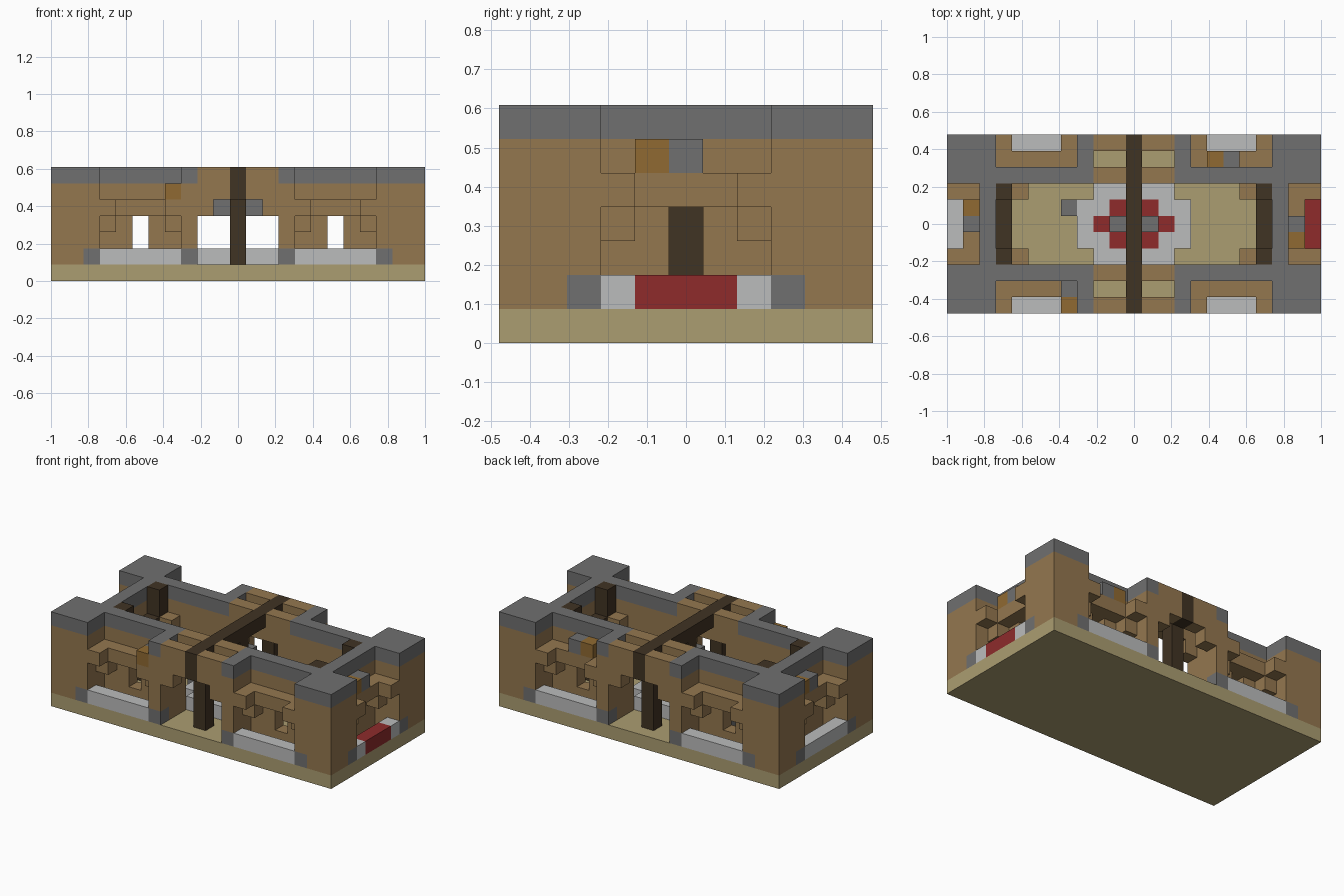
import bpy, bmesh
from mathutils import Vector

cube = bpy.data.objects.get("Cube")
if cube:
    bpy.data.objects.remove(cube)

U = 2 / 23  # one block
COLOURS = {
    "timber": (148, 119, 79), "dark wood": (64, 51, 35), "stone": (112, 112, 112),
    "pale stone": (187, 188, 188), "sand": (171, 157, 113), "red": (142, 43, 43),
    "orange wood": (144, 106, 50),
}


def linear(c):
    c /= 255
    return c / 12.92 if c < 0.04045 else ((c + 0.055) / 1.055) ** 2.4


mats = {}
for name, rgb in COLOURS.items():
    m = bpy.data.materials.new(name)
    m.use_nodes = True
    col = (*[linear(c) for c in rgb], 1)
    m.diffuse_color = col
    bsdf = m.node_tree.nodes["Principled BSDF"]
    bsdf.inputs["Base Color"].default_value = col
    bsdf.inputs["Roughness"].default_value = 0.9
    mats[name] = m

cells = {}  # block position -> (part, colour); later parts replace earlier ones


def span(r):
    return range(r[0], r[1] + 1) if isinstance(r, tuple) else (r,)


def fill(part, colour, x, y, z, mirror=""):
    for i in span(x):
        for j in span(y):
            for k in span(z):
                for sx in (1, -1) if "x" in mirror else (1,):
                    for sy in (1, -1) if "y" in mirror else (1,):
                        cells[i * sx, j * sy, k] = (part, colour)


def clear(x, y, z, mirror="xy"):
    fill(None, None, x, y, z, mirror)


# Floor slab
fill("floor", "sand", (-11, 11), (-5, 5), 0)

# Walls, corner towers and porch pillars, each capped in stone
for part, x, y in (("long_wall", (3, 9), 3), ("end_wall", 9, (0, 3)),
                   ("corner_tower", (9, 11), (3, 5)), ("porch_pillar", 3, (3, 5))):
    fill(part, "timber", x, y, (1, 5), "xy")
    fill(part + "_cap", "stone", x, y, 6, "xy")

# Window openings
clear(6, 3, (2, 3))
clear(9, 0, (2, 3))

# Door arches, inner and outer
for y in (3, 5):
    fill("door_arch", "timber", (0, 2), y, (5, 6), "xy")
    fill("door_arch", "timber", 2, y, 4, "xy")

# Stepped arches and benches in the long-side niches
fill("niche_beam", "timber", (4, 8), 4, 4, "xy")
for x in (4, 8):
    fill("niche_bracket", "timber", x, 5, 4, "xy")
    fill("niche_bracket", "timber", x, 4, 3, "xy")
fill("bench", "pale stone", (4, 8), 5, 1, "xy")
for x in (3, 9):
    fill("bench_end", "stone", x, 5, 1, "xy")

# Stepped arches and benches in the end niches
fill("end_beam", "timber", 10, (0, 2), 4, "xy")
fill("end_bracket", "timber", 11, 2, 4, "xy")
fill("end_bracket", "timber", 10, 2, 3, "xy")
fill("end_bench", "pale stone", 11, (0, 2), 1, "xy")
fill("end_bench_end", "stone", 11, 3, 1, "xy")
fill("red_seat", "red", 11, (-1, 1), 1)

# Small ornaments on the ledges
for colour, x, y in (("orange wood", -4, -5), ("stone", -4, -4),
                     ("orange wood", 5, 4), ("stone", 6, 4),
                     ("orange wood", 11 - 1, -1), ("stone", 10, 0),
                     ("orange wood", -10, 1), ("stone", -10, 0)):
    fill("ornament", colour, x, y, 5)

# Dark frames at both ends of the hall
fill("end_post", "dark wood", 8, 0, (1, 4), "x")
fill("end_crossbar", "dark wood", 8, (-2, 2), 4, "x")
fill("end_upright", "dark wood", 8, 2, (5, 6), "xy")
fill("inner_bracket", "timber", 7, 2, 4, "xy")

# Central platform with a red ring, and a loose stone beside it
fill("platform", "pale stone", (0, 2), (0, 2), 1, "xy")
fill("platform", "pale stone", 3, (0, 1), 1, "xy")
fill("red_ring", "red", (0, 1), 1, 1, "xy")
fill("red_ring", "red", 2, 0, 1, "x")
fill("loose_stone", "stone", -4, 1, 1)

# Ridge beam with porch posts and a hanging lamp
fill("ridge_beam", "dark wood", 0, (-5, 5), 6)
fill("ridge_beam", "dark wood", 0, 5, 5, "y")
fill("porch_post", "dark wood", 0, 4, (1, 5), "y")
fill("lamp_hanger", "dark wood", 0, 0, (4, 5))
fill("lamp", "stone", 1, 0, 4, "x")
fill("lamp", "stone", 0, 1, 4, "y")

cells = {p: v for p, v in cells.items() if v[0]}
parts = {}
for pos, (part, colour) in cells.items():
    parts.setdefault((part, colour), []).append(pos)

# One object per part, made of its exposed block faces
AXES = [Vector(a) for a in ((1, 0, 0), (0, 1, 0), (0, 0, 1))]
for (part, colour), blocks in parts.items():
    bm = bmesh.new()
    for pos in blocks:
        centre = Vector(pos) + AXES[2] / 2
        for a in range(3):
            for s in (1, -1):
                n = AXES[a] * s
                if tuple(int(c) for c in Vector(pos) + n) in cells:
                    continue
                u, v = AXES[(a + 1) % 3] / 2, AXES[(a + 2) % 3] / 2 * s
                bm.faces.new([bm.verts.new((centre + n / 2 + d) * U)
                              for d in (-u - v, u - v, u + v, v - u)])
    bmesh.ops.remove_doubles(bm, verts=bm.verts, dist=U / 100)
    bmesh.ops.dissolve_limit(bm, angle_limit=0.01, verts=bm.verts, edges=bm.edges)
    mesh = bpy.data.meshes.new(part)
    bm.to_mesh(mesh)
    bm.free()
    mesh.materials.append(mats[colour])
    obj = bpy.data.objects.new(part, mesh)
    bpy.context.collection.objects.link(obj)
